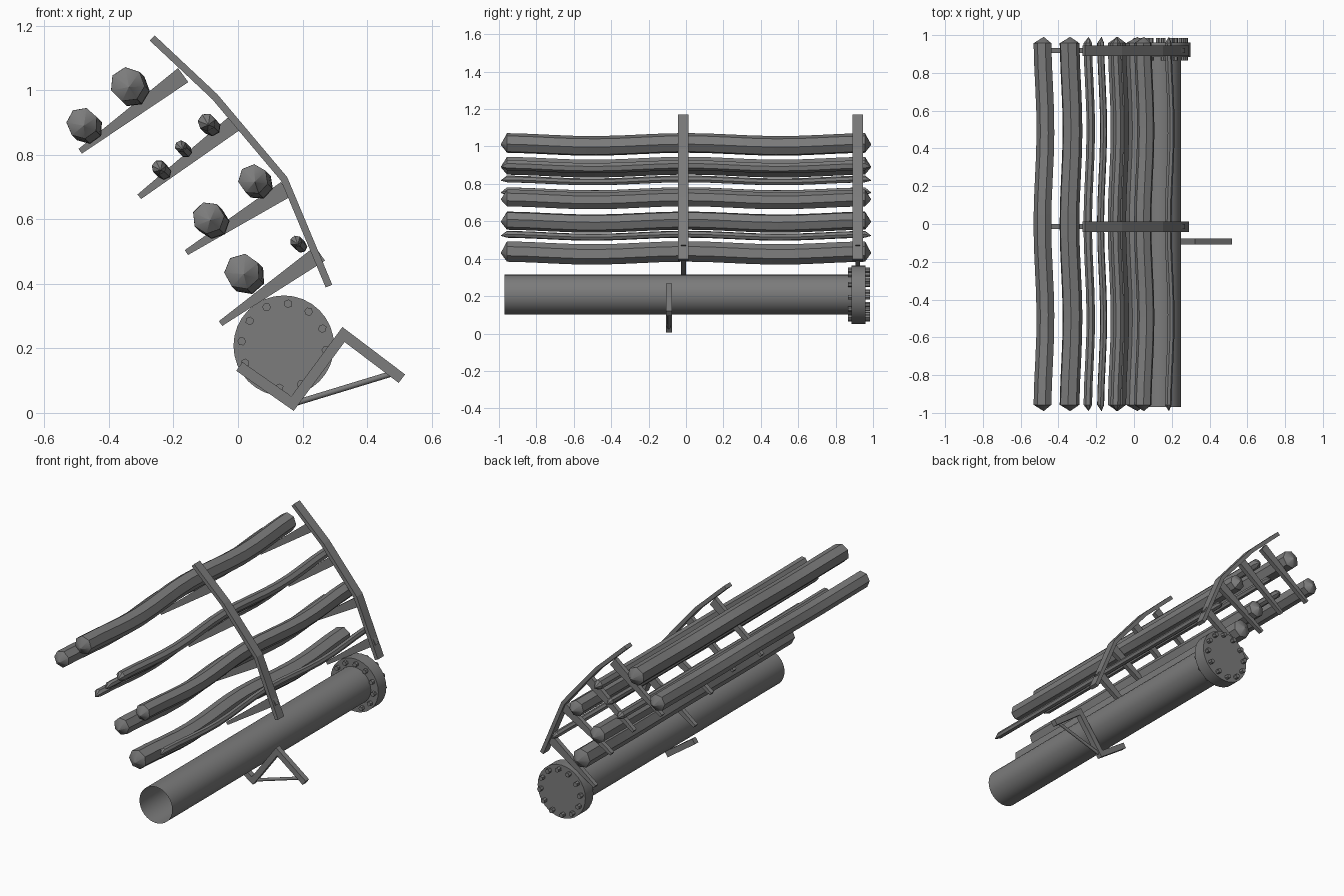
import bpy, bmesh, math
from mathutils import Vector

cube = bpy.data.objects.get("Cube")
if cube:
    bpy.data.objects.remove(cube, do_unlink=True)

steel = bpy.data.materials.new("dark grey")
steel.use_nodes = True
grey = (0.2, 0.2, 0.2, 1)
steel.diffuse_color = grey
steel.node_tree.nodes["Principled BSDF"].inputs["Base Color"].default_value = grey


def finish(name, bm, smooth=False, fix_normals=True):
    if fix_normals:
        bmesh.ops.recalc_face_normals(bm, faces=bm.faces)
    mesh = bpy.data.meshes.new(name)
    bm.to_mesh(mesh)
    bm.free()
    mesh.materials.append(steel)
    obj = bpy.data.objects.new(name, mesh)
    bpy.context.collection.objects.link(obj)
    if smooth:
        bpy.ops.object.select_all(action='DESELECT')
        obj.select_set(True)
        bpy.context.view_layer.objects.active = obj
        bpy.ops.object.shade_smooth_by_angle(angle=math.radians(35))
    return obj


def loft(bm, rings, sides, turn=0.0, cap=True):
    """Skin rings given as (x, y, z, radius) along the y axis."""
    loops = []
    for x, y, z, r in rings:
        angles = [turn + math.tau * i / sides for i in range(sides)]
        loops.append([bm.verts.new((x + r * math.cos(a), y, z + r * math.sin(a)))
                      for a in angles])
    for a, b in zip(loops, loops[1:]):
        for i in range(sides):
            j = (i + 1) % sides
            bm.faces.new((a[i], b[i], b[j], a[j]))
    if cap:
        bm.faces.new(loops[0])
        bm.faces.new(loops[-1][::-1])


def slab(name, outline, y, width):
    """Extrude an x-z outline along y."""
    bm = bmesh.new()
    face = bm.faces.new([bm.verts.new((x, y - width / 2, z)) for x, z in outline])
    out = bmesh.ops.extrude_face_region(bm, geom=[face])
    verts = [v for v in out["geom"] if isinstance(v, bmesh.types.BMVert)]
    bmesh.ops.translate(bm, verts=verts, vec=(0, width, 0))
    return finish(name, bm)


def mitred(path, thickness):
    """Outline of a bent flat bar that follows an x-z path."""
    pts = [Vector(p) for p in path]
    dirs = [(b - a).normalized() for a, b in zip(pts, pts[1:])]
    left, right = [], []
    for i, p in enumerate(pts):
        before, after = dirs[max(i - 1, 0)], dirs[min(i, len(dirs) - 1)]
        n1, n2 = Vector((-before.y, before.x)), Vector((-after.y, after.x))
        n = (n1 + n2).normalized()
        n *= thickness / 2 / n.dot(n1)
        left.append(p + n)
        right.append(p - n)
    return left + right[::-1]


# Main pipe, open at the front
px, pz = 0.142, 0.208
bm = bmesh.new()
loft(bm, [(px, -0.97, pz, 0.107), (px, 0.9, pz, 0.107)], 32, cap=False)
finish("main_pipe", bm, True)

# End flange and its ring of hexagonal bolts
bm = bmesh.new()
loft(bm, [(px, 0.885, pz, 0.156), (px, 0.96, pz, 0.156)], 32)
finish("end_flange", bm, True)
bm = bmesh.new()
for i in range(12):
    a = math.radians(84 + 30 * i)
    x, z = px + 0.131 * math.cos(a), pz + 0.131 * math.sin(a)
    loft(bm, [(x, 0.866, z, 0.0135), (x, 0.984, z, 0.0135)], 6, a)
finish("flange_bolts", bm)

# Bent uprights, each with four tapered arms
frame_path = [(-0.266, 1.162), (-0.072, 0.98), (0.143, 0.725), (0.282, 0.393)]
arms = [((-0.17, 1.047), (-0.489, 0.811)), ((-0.004, 0.903), (-0.306, 0.67)),
        ((0.148, 0.693), (-0.16, 0.497)), ((0.254, 0.494), (-0.054, 0.277))]
for label, y in (("middle", -0.014), ("back", 0.918)):
    slab(label + "_upright", mitred(frame_path, 0.022), y, 0.055)
    for n, (root, tip) in enumerate(arms, 1):
        root, tip = Vector(root), Vector(tip)
        d = (root - tip).normalized()
        side = Vector((-d.y, d.x))
        outline = [root + side * 0.027, tip + side * 0.009,
                   tip - side * 0.009, root - side * 0.027]
        slab(f"{label}_arm_{n}", outline, y, 0.026)

# Gently bowed bars with pointed ends, resting on the arms
bars = [(-0.478, 0.89, 0.049), (-0.338, 1.01, 0.054),
        (-0.092, 0.893, 0.028), (-0.172, 0.818, 0.019), (-0.24, 0.753, 0.023),
        (0.052, 0.716, 0.047), (-0.087, 0.597, 0.05),
        (0.018, 0.43, 0.056), (0.185, 0.523, 0.019)]
for n, (x, z, r) in enumerate(bars, 1):
    bm = bmesh.new()
    rings = [(x, -0.99, z, 0.001)]
    for i in range(17):
        y = -0.957 + 1.914 * i / 16
        bow = 0.008 * math.cos(math.tau * y)
        rings.append((x + 0.003 - bow, y, z + bow, r))
    rings.append((x, 0.99, z, 0.001))
    loft(bm, rings, 7, 0.4 * n)
    finish(f"rack_bar_{n}", bm, True)

# Cradle bracket under the pipe with a thin brace
by = -0.092
cradle = [(0.004, 0.144), (0.169, 0.029), (0.327, 0.243), (0.508, 0.106)]
slab("cradle_bracket", mitred(cradle, 0.033), by, 0.032)
bm = bmesh.new()
a, b = Vector((0.18, by, 0.031)), Vector((0.485, by, 0.124))
loft(bm, [(0, 0, 0, 0.009), (0, (b - a).length, 0, 0.009)], 12)
brace = finish("cradle_brace", bm, True)
brace.location = a
brace.rotation_mode = 'QUATERNION'
brace.rotation_quaternion = (b - a).to_track_quat('Y', 'Z')
